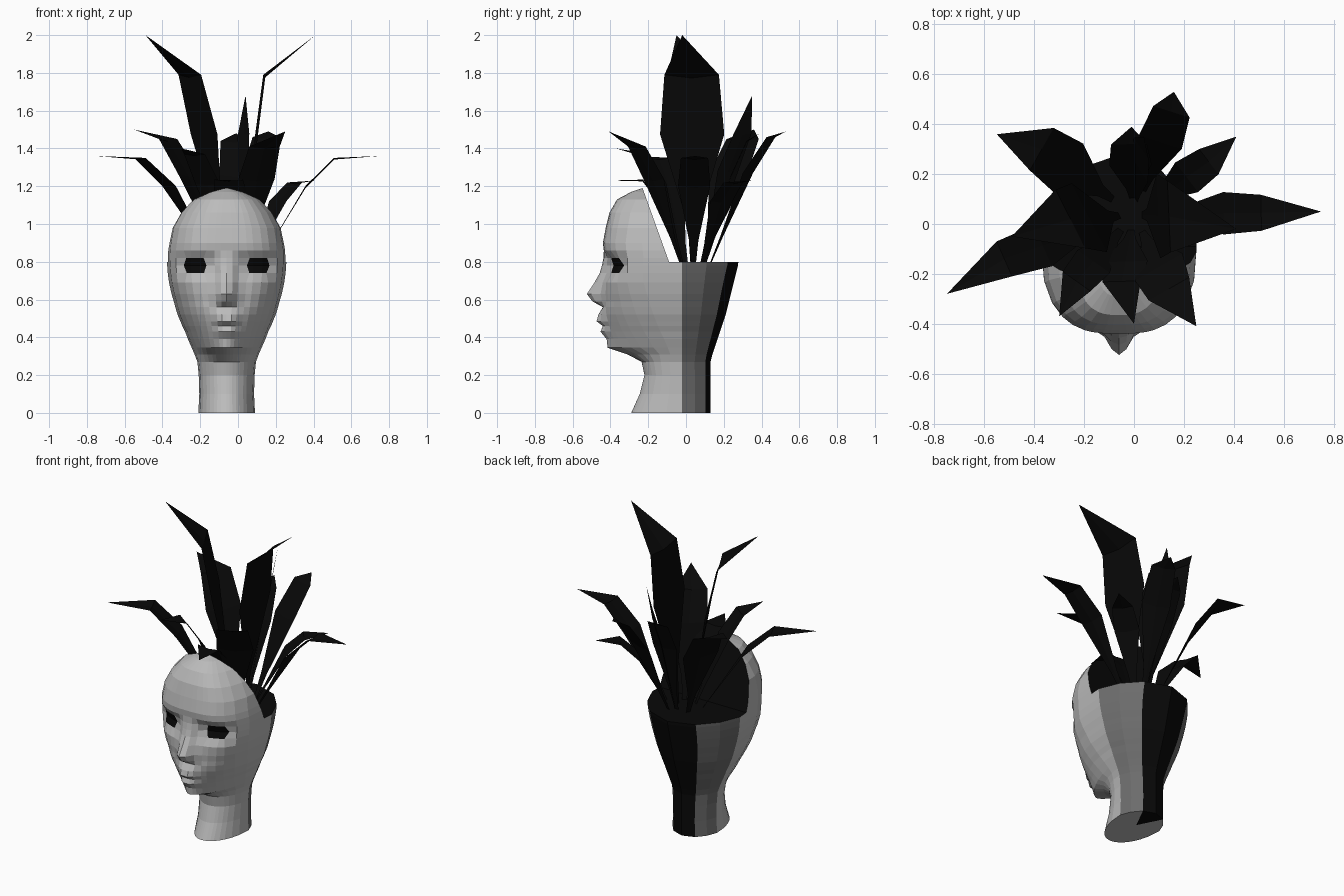
import bpy, bmesh, math
from mathutils import Vector, Matrix

cube = bpy.data.objects.get("Cube")
if cube:
    bpy.data.objects.remove(cube)


def material(name, rgb):
    m = bpy.data.materials.new(name)
    m.use_nodes = True
    m.diffuse_color = (*rgb, 1)
    m.node_tree.nodes["Principled BSDF"].inputs["Base Color"].default_value = (*rgb, 1)
    return m


STONE = material("stone_grey", (0.5, 0.5, 0.5))
BLACK = material("leaf_black", (0.0025, 0.0025, 0.0025))
DARK = material("dark_grey", (0.15, 0.15, 0.15))
CENTRE = -0.06          # x of the head's mirror plane
RIM = 0.8               # height of the pot rim


def make_object(name, bm, mats):
    mesh = bpy.data.meshes.new(name)
    bm.to_mesh(mesh)
    bm.free()
    for m in mats:
        mesh.materials.append(m)
    ob = bpy.data.objects.new(name, mesh)
    bpy.context.scene.collection.objects.link(ob)


def lerp_table(table, z):
    for (z0, a), (z1, b) in zip(table, table[1:]):
        if z <= z1:
            return a + (b - a) * (z - z0) / (z1 - z0)
    return table[-1][1]


# Head rings: height, half width, front depth
RINGS = [(0, .15, -.29), (.1, .145, -.245), (.2, .148, -.22), (.27, .155, -.235),
         (.31, .17, -.31), (.345, .185, -.415), (.39, .205, -.42), (.43, .22, -.425),
         (.46, .235, -.43), (.485, .245, -.435), (.52, .26, -.44), (.56, .272, -.44),
         (.59, .28, -.435), (.63, .292, -.435), (.69, .305, -.43), (.74, .312, -.425),
         (.78, .315, -.425), (.82, .317, -.425), (.86, .316, -.435), (.9, .31, -.44),
         (.98, .295, -.425), (1.06, .25, -.405), (1.13, .185, -.365), (1.17, .1, -.29),
         (1.19, .03, -.23)]
# Back depth and roundness of the front, by height
BACK = [(0, .13), (.28, .13), (.52, .21), (.8, .28), (1.2, .28)]
ROUND = [(0, 2), (.27, 2), (.31, 1.65), (.35, 1.55), (.43, 1.9), (.55, 2.3), (.7, 2.9)]
# Extra depth of nose and lips by height, and their fall-off by column
NOSE = {.82: .012, .78: .02, .74: .032, .69: .055, .63: .09, .59: .06}
LIPS = {.43: .03, .46: .012, .485: .04, .52: .025}
NOSE_FALL = {0: 1, .1: .75, .2: .22}
LIP_FALL = {0: .9, .1: 1, .2: .6}
COLUMNS = [0, .1, .2, .34, .45, .6, .72, .85, .95, 1]
EYE_ROWS = (.74, .78, .82)
SIDE_Y = -.02


def half_ring(z, w, front):
    p = lerp_table(ROUND, z)
    pts = []
    for col in COLUMNS:
        t = col
        if z in (.74, .82):                       # narrow the eye corners
            t = {.34: .385, .72: .675}.get(col, col)
        y = SIDE_Y + (front - SIDE_Y) * (1 - t ** p) ** (1 / p)
        y -= NOSE.get(z, 0) * NOSE_FALL.get(col, 0)
        y -= LIPS.get(z, 0) * LIP_FALL.get(col, 0)
        if z in EYE_ROWS and .2 <= col <= .72:    # eye sockets
            y += .01 if col == .2 else .035 if z == .78 else .02
        pts.append((w * t, y))
    back = lerp_table(BACK, z)
    corner = back - .18 * w
    side = SIDE_Y + .54 * (corner - SIDE_Y)
    return pts + [(.83 * w, side), (.52 * w, corner), (0, back)]


# Head: loft the rings
bm = bmesh.new()
rings = []
for z, w, front in RINGS:
    half = half_ring(z, w, front)
    loop = half + [(-x, y) for x, y in half[-2:0:-1]]
    rings.append([bm.verts.new((CENTRE + x, y, z)) for x, y in loop])
n = len(rings[0])
eye = bm.faces.layers.int.new("eye")
first, last = COLUMNS.index(.34), COLUMNS.index(.72)
for r, (lo, hi) in enumerate(zip(rings, rings[1:])):
    for i in range(n):
        j = (i + 1) % n
        f = bm.faces.new((lo[i], lo[j], hi[j], hi[i]))
        column = min(i, n - 1 - i)
        if RINGS[r][0] in EYE_ROWS[:2] and first <= column < last:
            f[eye] = 1
hub = bm.verts.new((CENTRE, -.05, 0))
for i in range(n):
    bm.faces.new((rings[0][(i + 1) % n], rings[0][i], hub))
bm.faces.new(rings[-1])

# Cut the crown away: level rim at the back, sloping edge behind the face
slope_co = Vector((0, -.09, RIM))
slope_no = Vector((0, .39, .14)).normalized()


def bisect(test, co, no):
    faces = [f for f in bm.faces if test(f.calc_center_median())]
    geom = set(faces)
    for f in faces:
        geom.update(f.verts)
        geom.update(f.edges)
    bmesh.ops.bisect_plane(bm, geom=list(geom), dist=1e-5, plane_co=co, plane_no=no)


bisect(lambda c: c.y > -.25, Vector((0, 0, RIM)), Vector((0, 0, 1)))
bisect(lambda c: c.z > RIM, slope_co, slope_no)
gone = []
for f in bm.faces:
    c = f.calc_center_median()
    if c.z > RIM + 1e-4 and (c - slope_co).dot(slope_no) > 1e-5:
        gone.append(f)
bmesh.ops.delete(bm, geom=gone, context='FACES')
bmesh.ops.recalc_face_normals(bm, faces=bm.faces[:])

# Paint the eyes, the rear panel and the darker back sides
for f in bm.faces:
    c = f.calc_center_median()
    rear = f.normal.y > .8 and c.y > 0
    under = f.normal.z < -.9 and c.z < .01
    if f[eye] or rear or (under and c.y > .04):
        f.material_index = 1
    elif c.y > SIDE_Y and not under:
        f.material_index = 2

# Dark soil and inner wall close the cut
edge = {v for e in bm.edges if e.is_boundary for v in e.verts}
level = [v for v in edge if abs(v.co.z - RIM) < 1e-3]
sloped = [v for v in edge if abs((v.co - slope_co).dot(slope_no)) < 1e-3]
for group, axis in ((level, 1), (sloped, 2)):
    mid = sum((v.co for v in group), Vector()) / len(group)
    group.sort(key=lambda v: math.atan2(v.co[axis] - mid[axis], v.co.x - mid.x))
    cap = bm.faces.new(group)
    cap.normal_update()
    if cap.normal.z < 0:
        cap.normal_flip()
    cap.material_index = 1
make_object("head_planter", bm, [STONE, BLACK, DARK])

# Leaves: bend point, tip, width, twist in degrees
LEAVES = [
    ((-.255, .02, 1.79), (-.49, -.05, 2.0), .31, 16),
    ((.14, .03, 1.79), (.41, -.02, 2.0), .34, 11),
    ((.03, .3, 1.48), (.04, .35, 1.68), .13, -50),
    ((.15, .45, 1.46), (.16, .53, 1.49), .18, 0),
    ((.3, .25, 1.22), (.41, .35, 1.23), .15, 0),
    ((.51, .045, 1.35), (.75, .05, 1.36), .17, 0),
    ((-.52, -.14, 1.35), (-.75, -.28, 1.36), .18, 0),
    ((-.37, .3, 1.45), (-.55, .36, 1.5), .23, 0),
    ((.14, -.26, 1.41), (.25, -.41, 1.49), .22, 0),
    ((-.05, -.23, 1.235), (0, -.4, 1.23), .18, 0),
    ((-.23, -.23, 1.37), (-.3, -.37, 1.4), .16, 0),
    ((-.02, .32, 1.44), (-.01, .39, 1.48), .17, 0),
]


def leaf(index, bend, tip, width, twist):
    bend, tip = Vector(bend), Vector(tip)
    base = Vector((bend.x * .22, bend.y * .22 + .03, RIM - .01))
    belly = base.lerp(bend, .62) + Vector((0, 0, .065))
    stem = base.lerp(belly, .3)
    flat = tip - base
    across = Vector((-flat.y, flat.x, 0)).normalized()
    across = Matrix.Rotation(math.radians(twist), 3, 'Z') @ across
    bm = bmesh.new()
    rows = []
    for p, w in ((base, .025), (stem, .05), (belly, width), (bend, width * .85)):
        sag = Vector((0, 0, -.06 * w))
        rows.append([bm.verts.new(q) for q in
                     (p - across * w / 2, p + sag, p + across * w / 2)])
    for a, b in zip(rows, rows[1:]):
        for k in range(2):
            bm.faces.new((a[k], a[k + 1], b[k + 1], b[k]))
    end = bm.verts.new(tip)
    for k in range(2):
        bm.faces.new((rows[-1][k], rows[-1][k + 1], end))
    make_object(f"leaf_{index}", bm, [BLACK])


for number, spec in enumerate(LEAVES, 1):
    leaf(number, *spec)
